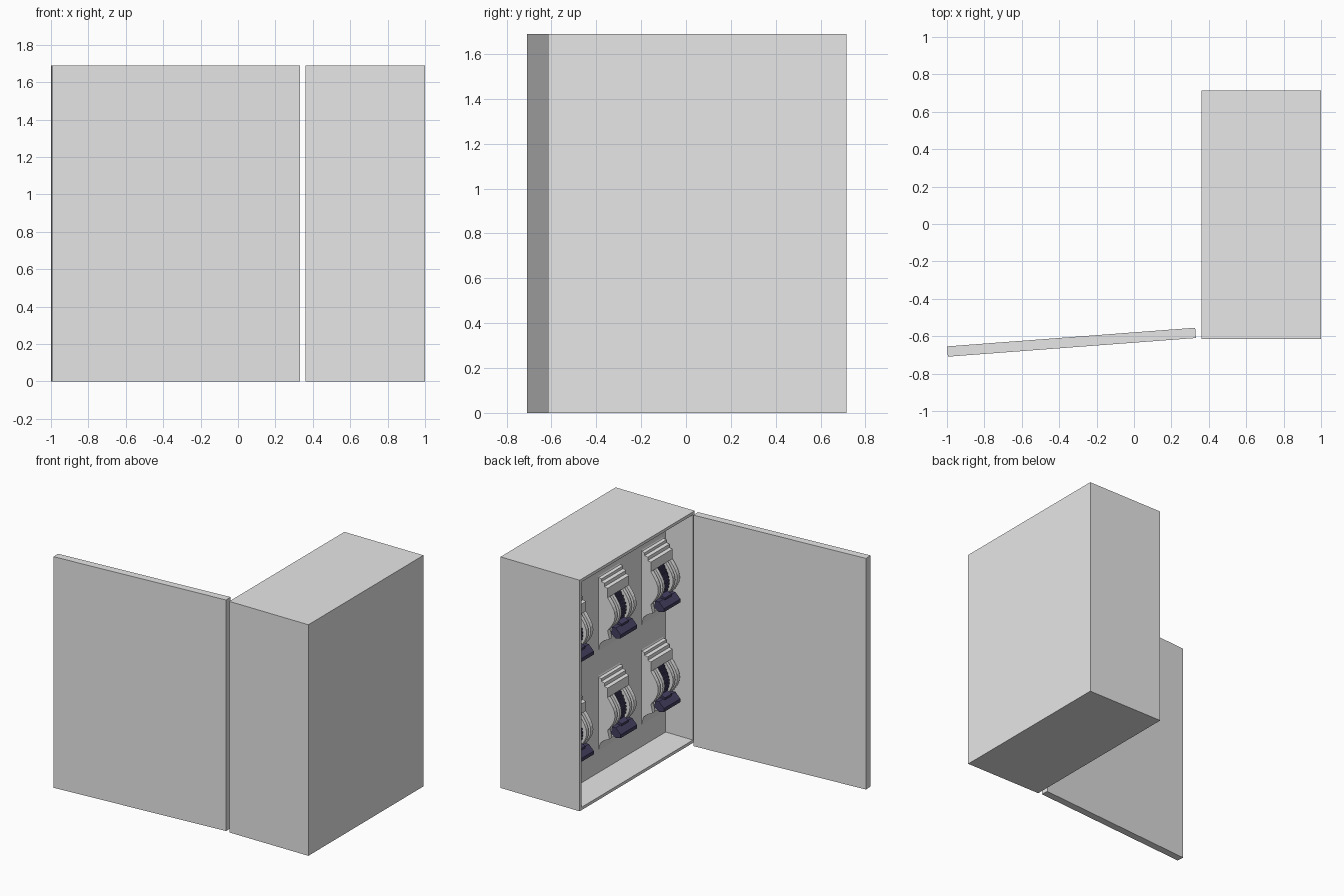
import bpy, bmesh, math
from mathutils import Matrix

cube = bpy.data.objects.get("Cube")
if cube:
    bpy.data.objects.remove(cube)


def material(name, rgb):
    m = bpy.data.materials.new(name)
    m.use_nodes = True
    m.diffuse_color = (*rgb, 1)
    m.node_tree.nodes["Principled BSDF"].inputs["Base Color"].default_value = (*rgb, 1)
    return m


GREY = material("light grey", (0.8, 0.8, 0.8))
DARK = material("dark violet", (0.06, 0.05, 0.12))


def finish(bm, name, mat):
    bmesh.ops.recalc_face_normals(bm, faces=bm.faces)
    mesh = bpy.data.meshes.new(name)
    bm.to_mesh(mesh)
    bm.free()
    mesh.materials.append(mat)
    return mesh


def place(mesh, name, loc=(0, 0, 0), rot_z=0):
    ob = bpy.data.objects.new(name, mesh)
    ob.location = loc
    ob.rotation_euler.z = rot_z
    bpy.context.collection.objects.link(ob)
    return ob


def box(bm, size, centre=(0, 0, 0)):
    mat = Matrix.Translation(centre) @ Matrix.Diagonal((*size, 1))
    return bmesh.ops.create_cube(bm, size=1, matrix=mat)


def extrude_profile(bm, profile, y, width):
    """Side profile of (depth, height) points, extruded across the unit."""
    verts = [bm.verts.new((-d, y - width / 2, h)) for d, h in profile]
    face = bm.faces.new(verts)
    new = bmesh.ops.extrude_face_region(bm, geom=[face])["geom"]
    moved = [v for v in new if isinstance(v, bmesh.types.BMVert)]
    bmesh.ops.translate(bm, verts=moved, vec=(0, width, 0))


HEIGHT, WALL, PANEL_X = 1.69, 0.03, 0.58

# Cabinet: solid block with a recess pushed into its left-hand opening
bm = bmesh.new()
box(bm, (0.64, 1.33, HEIGHT), (0.68, 0.05, HEIGHT / 2))
bm.faces.ensure_lookup_table()
opening = min(bm.faces, key=lambda f: f.calc_center_median().x)
bmesh.ops.inset_region(bm, faces=[opening], thickness=WALL)
new = bmesh.ops.extrude_face_region(bm, geom=[opening])["geom"]
for v in new:
    if isinstance(v, bmesh.types.BMVert):
        v.co.x = PANEL_X
if opening.is_valid:
    bm.faces.remove(opening)
place(finish(bm, "cabinet", GREY), "cabinet")

# Door: flat slab swung slightly past the front
bm = bmesh.new()
box(bm, (1.33, 0.055, HEIGHT))
place(finish(bm, "door", GREY), "door", (-0.334, -0.632, HEIGHT / 2), math.atan(0.1 / 1.33))

# Switch housing: backing body with a stepped head and a pointed foot
WIDTH = 0.25
housing = [(0, 0), (0.015, 0.06), (0.06, 0.1), (0.05, 0.4), (0.075, 0.41),
           (0.075, 0.48), (0.05, 0.485), (0.05, 0.51), (0.025, 0.515),
           (0.025, 0.535), (0.004, 0.54), (0, 0.55)]
bm = bmesh.new()
extrude_profile(bm, housing, 0, WIDTH)
housing_mesh = finish(bm, "switch_housing", GREY)

# Curved guard ribs, bulging out between the head and the foot
STEPS = 8
curve = [(0.075 + 0.06 * math.sin(math.pi * i / STEPS), 0.17 + 0.24 * i / STEPS)
         for i in range(STEPS + 1)]
rib = [(0.03, 0.08), (0.09, 0.11)] + curve + [(0.03, 0.41)]
bm = bmesh.new()
for side in (-1, 1):
    extrude_profile(bm, rib, side * 0.11, 0.03)
    extrude_profile(bm, rib, side * 0.06, 0.025)
ribs_mesh = finish(bm, "guard_ribs", GREY)

# Toothed dark track that follows the ribs
bm = bmesh.new()
for i in range(10):
    t = (i + 0.5) / 10
    d = 0.07 + 0.045 * math.sin(math.pi * t)
    box(bm, (d, 0.07, 0.014), (-d / 2, 0, 0.17 + 0.23 * t))
    box(bm, (d - 0.008, 0.066, 0.01), (-d / 2 + 0.004, 0, 0.182 + 0.23 * t))
track_mesh = finish(bm, "toothed_track", DARK)

# Lever: narrow neck widening into a wedge-shaped grip
bm = bmesh.new()
extrude_profile(bm, [(0.05, 0.15), (0.12, 0.14), (0.13, 0.2), (0.05, 0.23)], 0, 0.08)
extrude_profile(bm, [(0.08, 0.14), (0.12, 0.115), (0.16, 0.125),
                     (0.16, 0.15), (0.12, 0.19), (0.09, 0.19)], 0, 0.19)
lever_mesh = finish(bm, "lever", DARK)

# Two rows of three switches on the inner panel
for row, z in (("lower", 0.18), ("upper", 0.91)):
    for col, y in (("front", -0.44), ("middle", 0.06), ("back", 0.56)):
        for mesh in (housing_mesh, ribs_mesh, track_mesh, lever_mesh):
            place(mesh, f"{row}_{col}_{mesh.name}", (PANEL_X, y, z))
